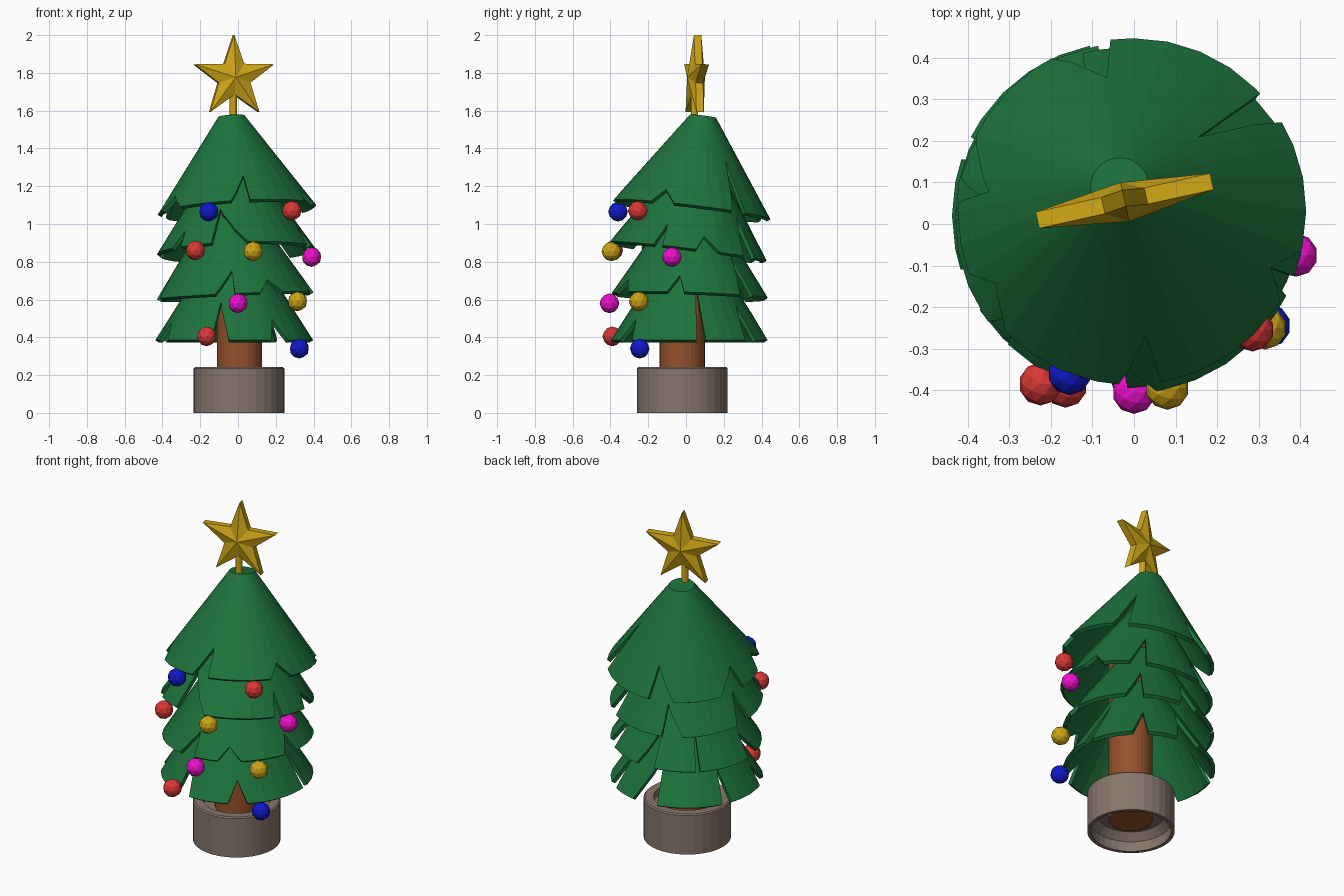
import bpy, bmesh, math
from mathutils import Matrix

if "Cube" in bpy.data.objects:
    bpy.data.objects.remove(bpy.data.objects["Cube"])


def material(name, rgb):
    m = bpy.data.materials.new(name)
    m.diffuse_color = (*rgb, 1)
    m.use_nodes = True
    m.node_tree.nodes["Principled BSDF"].inputs["Base Color"].default_value = m.diffuse_color
    return m


GREEN = material("green", (0.012, 0.17, 0.045))
GOLD = material("gold", (0.62, 0.38, 0.008))
BROWN = material("brown", (0.3, 0.085, 0.025))
STONE = material("stone", (0.24, 0.18, 0.15))
RED = material("red", (0.7, 0.04, 0.035))
BLUE = material("blue", (0.005, 0.01, 0.6))
PINK = material("magenta", (0.85, 0.005, 0.6))


def make(name, verts, faces, mat, loc=(0, 0, 0), rot=(0, 0, 0)):
    me = bpy.data.meshes.new(name)
    me.from_pydata(verts, [], faces)
    me.materials.append(mat)
    ob = bpy.data.objects.new(name, me)
    ob.location, ob.rotation_euler = loc, rot
    bpy.context.collection.objects.link(ob)
    return ob


def fix_normals(ob):
    bm = bmesh.new()
    bm.from_mesh(ob.data)
    bmesh.ops.recalc_face_normals(bm, faces=bm.faces)
    bm.to_mesh(ob.data)
    bm.free()


def lathe(name, profile, mat, loc, n=32):
    """Closed profile of (radius, z) swept round z."""
    k = len(profile)
    verts = [(r * math.cos(2 * math.pi * i / n), r * math.sin(2 * math.pi * i / n), z)
             for i in range(n) for r, z in profile]
    faces = [(i * k + j, (i + 1) % n * k + j, (i + 1) % n * k + (j + 1) % k, i * k + (j + 1) % k)
             for i in range(n) for j in range(k)]
    fix_normals(make(name, verts, faces, mat, loc))


def cylinder(name, r, z0, z1, mat, loc, n=32):
    ring = [(r * math.cos(2 * math.pi * i / n), r * math.sin(2 * math.pi * i / n)) for i in range(n)]
    verts = [(x, y, z) for z in (z0, z1) for x, y in ring]
    faces = [(i, (i + 1) % n, (i + 1) % n + n, i + n) for i in range(n)]
    faces += [tuple(reversed(range(n))), tuple(range(n, 2 * n))]
    make(name, verts, faces, mat, loc)


def tier(name, loc, slope, R, rt, h, notches, n=32):
    """Cone sheet; each notch is (start, apex, end angle, radial depth)."""
    def cut(a):
        for a0, ap, a1, d in notches:
            if a0 <= a <= ap:
                return d * (a - a0) / (ap - a0)
            if ap < a <= a1:
                return d * (a1 - a) / (a1 - ap)
        return 0
    angles = sorted({i * 360 / n for i in range(n)} | {a for nt in notches for a in nt[:3]})
    m = len(angles)
    low, top = [], []
    for a in angles:
        c, s, d = math.cos(math.radians(a)), math.sin(math.radians(a)), cut(a)
        low.append(((R - d) * c, (R - d) * s, h * d / (R - rt)))
        top.append((rt * c, rt * s, h))
    faces = [(i, (i + 1) % m, (i + 1) % m + m, i + m) for i in range(m)]
    faces.append(tuple(range(m, 2 * m)))
    sx, sy = slope  # rise of the rim per unit x and y
    ob = make(name, low + top, faces, GREEN, loc, (sy, -sx, 0))
    mod = ob.modifiers.new("thickness", "SOLIDIFY")
    mod.thickness, mod.offset = 0.022, -1


# pot and trunk
lathe("pot", [(0.22, 0), (0.24, 0), (0.24, 0.235), (0.233, 0.242), (0.185, 0.242), (0.185, 0.2),
              (0.11, 0.2), (0.11, 0.1), (0.18, 0.1), (0.22, 0.06)], STONE, (0.005, -0.02, 0))
cylinder("trunk", 0.12, 0.07, 1.2, BROWN, (0.008, -0.02, 0))

# four notched branch tiers, top to bottom
tier("branches_top", (-0.005, 0.03, 1.075), (0.06, -0.12), 0.42, 0.07, 0.5,
     [(31, 40, 43, 0.19), (97.5, 100, 118, 0.11), (154, 174, 177, 0.08),
      (201, 209.6, 224, 0.05), (266, 278, 280, 0.1), (329, 337, 347, 0.05)])
tier("branches_upper", (-0.01, 0.01, 0.855), (0.04, -0.12), 0.42, 0.1, 0.48,
     [(6, 12, 24, 0.05), (45, 56, 58, 0.14), (106, 108, 122, 0.1), (166, 178, 180, 0.1),
      (216, 223, 226, 0.06), (252, 255, 279, 0.13), (334, 339, 341, 0.08)])
tier("branches_lower", (-0.015, 0.02, 0.62), (0.045, -0.03), 0.415, 0.1, 0.48,
     [(40, 50, 54, 0.14), (84, 98, 100, 0.12), (132, 134, 136, 0.12), (180, 183, 196, 0.08),
      (255, 268, 270, 0.08), (289, 298, 308, 0.045), (343, 351, 356, 0.06)])
tier("branches_bottom", (-0.02, 0.02, 0.385), (0, 0), 0.418, 0.1, 0.5,
     [(5, 8, 12, 0.19), (45, 54, 57, 0.12), (80, 98, 102, 0.16), (153, 157, 161, 0.11),
      (198, 202, 213, 0.06), (253, 256, 266, 0.13), (298, 305, 313, 0.07)])

# star with raised centre on both sides, on a short stem
pts = []
for i in range(10):
    r, a = (0.09 if i % 2 else 0.226), math.pi / 2 + i * math.pi / 5
    pts.append((r * math.cos(a), r * math.sin(a)))
sv = [(x, y, z) for y in (-0.02, 0.02) for x, z in pts] + [(0, -0.048, 0), (0, 0.048, 0)]
sf = []
for i in range(10):
    j = (i + 1) % 10
    sf += [(i, j, j + 10, i + 10), (i, j, 20), (i + 10, j + 10, 21)]
fix_normals(make("star", sv, sf, GOLD, (-0.022, 0.053, 1.775), (-0.04, 0, math.radians(12.5))))
cylinder("star_stem", 0.019, 1.55, 1.72, GOLD, (-0.025, 0.045, 0), 12)

# low-poly baubles
for i, (x, y, z, mat) in enumerate([
        (-0.155, -0.36, 1.065, BLUE), (0.285, -0.255, 1.07, RED), (-0.225, -0.385, 0.86, RED),
        (0.08, -0.395, 0.855, GOLD), (0.39, -0.075, 0.825, PINK), (0, -0.405, 0.58, PINK),
        (0.315, -0.25, 0.59, GOLD), (-0.165, -0.39, 0.405, RED), (0.325, -0.245, 0.34, BLUE)]):
    bpy.ops.mesh.primitive_ico_sphere_add(subdivisions=2, radius=0.052, location=(x, y, z))
    ob = bpy.context.object
    ob.name = f"bauble_{i + 1}"
    ob.data.materials.append(mat)
